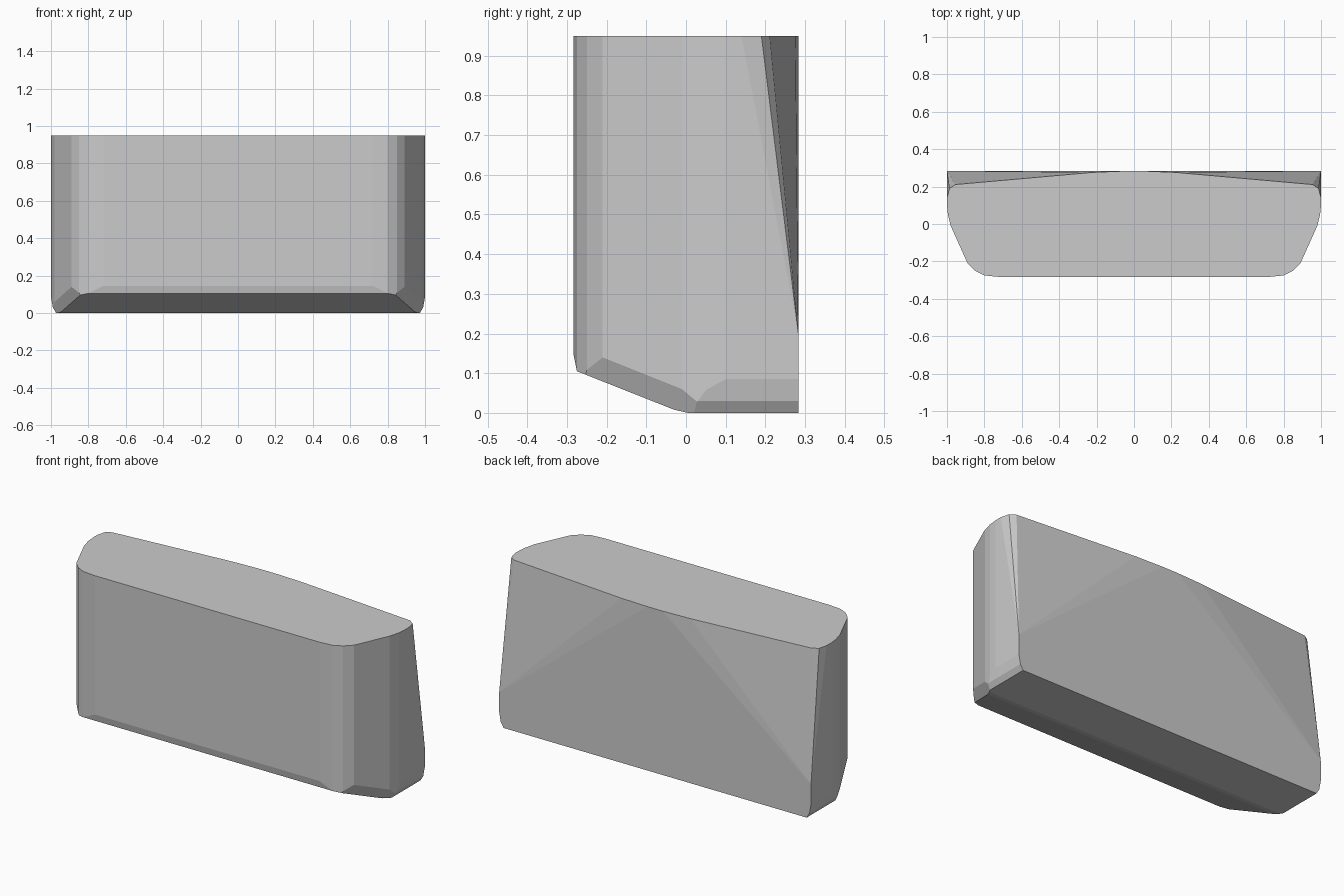
import bpy, bmesh
from mathutils import Vector

if "Cube" in bpy.data.objects:
    bpy.data.objects.remove(bpy.data.objects["Cube"])

H = 0.95   # height
B = 0.283  # half depth

# Plan outline, right half from front to back
half = [(0.72, -B), (0.80, -0.275), (0.85, -0.25), (0.89, -0.21),
        (0.98, -0.01), (0.995, 0.05), (1.0, 0.10), (1.0, B)]
outline = half + [(-x, y) for x, y in reversed(half)]

bm = bmesh.new()
base = bm.faces.new([bm.verts.new((x, y, 0)) for x, y in outline])
top = bmesh.ops.extrude_face_region(bm, geom=[base])["geom"]
bmesh.ops.translate(bm, vec=(0, 0, H),
                    verts=[v for v in top if isinstance(v, bmesh.types.BMVert)])
# keep a closed solid
if not any(all(v.co.z < 1e-6 for v in f.verts) for f in bm.faces):
    bm.faces.new([v for v in bm.verts if v.co.z < 1e-6])
bmesh.ops.recalc_face_normals(bm, faces=bm.faces[:])


def cut(a, b, c):
    """Slice off everything beyond the plane through three points."""
    a, b, c = Vector(a), Vector(b), Vector(c)
    n = (b - a).cross(c - a).normalized()
    if n.dot(Vector((0, 0, 0.5)) - a) > 0:
        n = -n
    bmesh.ops.bisect_plane(bm, geom=bm.verts[:] + bm.edges[:] + bm.faces[:],
                           dist=1e-5, plane_co=a, plane_no=n, clear_outer=True)
    rim = [e for e in bm.edges if e.is_boundary]
    if rim:
        bmesh.ops.holes_fill(bm, edges=rim, sides=0)


def cut_both(*pts):
    """Same slice on the right and left."""
    for s in (1, -1):
        cut(*[(s * x, y, z) for x, y, z in pts])


# Sloping front underside with softened ends
profile = [(-B, 0.145), (-0.275, 0.105), (-0.03, 0.008), (0.005, 0)]
for (y0, z0), (y1, z1) in zip(profile, profile[1:]):
    cut((0, y0, z0), (0, y1, z1), (1, y0, z0))

# Chamfers below the slanted front corners
cut_both((0.87, -0.22, 0.11), (0.975, 0.0, 0.035), (0.89, -0.21, 0.14))

# Rounded lower side edges
side = [(1.0, 0.085), (0.99, 0.03), (0.972, 0)]
for (x0, z0), (x1, z1) in zip(side, side[1:]):
    cut_both((x0, 0, z0), (x1, 0, z1), (x0, 1, z0))

# Tapered upper back corners, fanning from a low point on each side
fan = [(0.05, B), (0.22, 0.276), (0.955, 0.211), (0.987, 0.19), (1.0, 0.14)]
for (x0, y0), (x1, y1) in zip(fan, fan[1:]):
    cut_both((x0, y0, H), (x1, y1, H), (1.0, B, 0.2))

bmesh.ops.recalc_face_normals(bm, faces=bm.faces[:])
mesh = bpy.data.meshes.new("tapered_block")
bm.to_mesh(mesh)
bm.free()
obj = bpy.data.objects.new("tapered_block", mesh)
bpy.context.collection.objects.link(obj)
